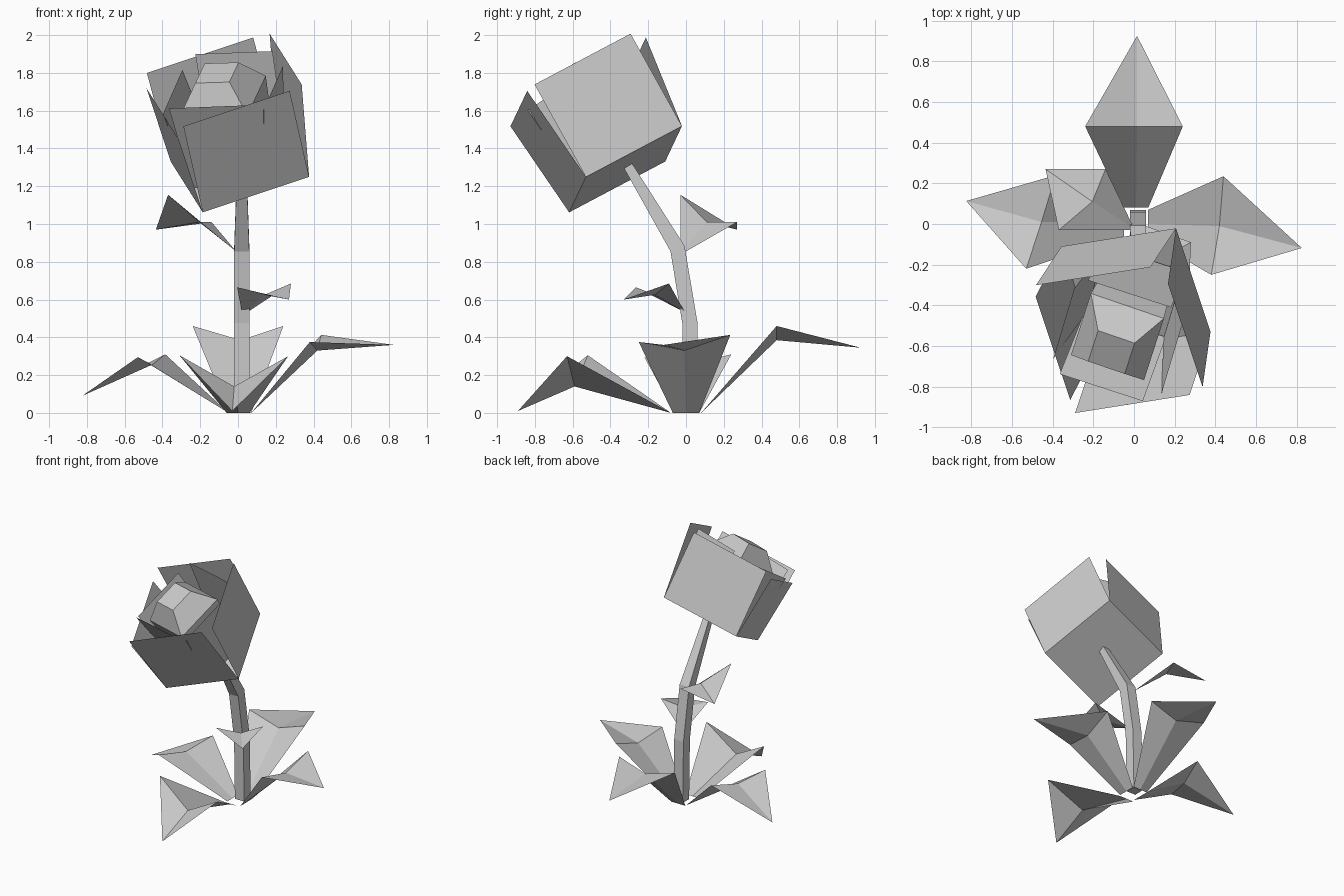
import bpy
import math
from mathutils import Vector, Matrix

if "Cube" in bpy.data.objects:
    bpy.data.objects.remove(bpy.data.objects["Cube"])


def make(name, verts, faces, matrix=None):
    mesh = bpy.data.meshes.new(name)
    mesh.from_pydata([tuple(v) for v in verts], [], faces)
    if matrix:
        mesh.transform(matrix)
    mesh.update()
    obj = bpy.data.objects.new(name, mesh)
    bpy.context.collection.objects.link(obj)
    return obj


# Leaf: folded sheet from base edge through a wide middle with a low crease to a tip
def leaf(name, base_l, base_r, mid_l, mid_r, crease, tip):
    base_c = (Vector(base_l) + Vector(base_r)) / 2
    verts = [base_l, base_c, base_r, mid_l, crease, mid_r, tip]
    make(name, verts, [(1, 4, 3, 0), (2, 5, 4, 1), (4, 6, 3), (5, 6, 4)])


# Stem: square section swept along a bent path, thinner at the top
path = [(0.03, 0.01, 0.04), (0.02, 0.48, 0.04), (-0.045, 0.87, 0.04), (-0.32, 1.33, 0.024)]
verts, faces = [], []
for i, (y, z, r) in enumerate(path):
    p, q = path[max(i - 1, 0)], path[min(i + 1, len(path) - 1)]
    d = Vector((0, q[0] - p[0], q[1] - p[1])).normalized()
    side, depth = Vector((1, 0, 0)), d.cross(Vector((1, 0, 0)))
    for a, b in ((-1, -1), (1, -1), (1, 1), (-1, 1)):
        verts.append(Vector((0.02, y, z)) + side * a * r + depth * b * r)
    if i:
        k = 4 * i
        faces += [(k - 4 + j, k - 4 + (j + 1) % 4, k + (j + 1) % 4, k + j) for j in range(4)]
faces += [(3, 2, 1, 0), tuple(range(len(verts) - 4, len(verts)))]
make("stem", verts, faces)

# Ground leaves
leaf("leaf_back", (-0.05, 0.08, 0), (0.07, 0.08, 0),
     (-0.24, 0.48, 0.46), (0.24, 0.48, 0.46), (0.015, 0.48, 0.385), (0.015, 0.925, 0.345))
leaf("leaf_right", (0.07, 0.07, 0), (0.07, -0.07, 0),
     (0.44, 0.235, 0.413), (0.38, -0.25, 0.375), (0.42, -0.01, 0.33), (0.825, -0.118, 0.36))
leaf("leaf_left", (-0.05, -0.06, 0), (-0.05, 0.07, 0),
     (-0.53, -0.22, 0.295), (-0.385, 0.24, 0.31), (-0.455, 0.01, 0.255), (-0.825, 0.113, 0.09))
leaf("leaf_front", (0.06, -0.08, 0), (-0.06, -0.08, 0),
     (0.265, -0.63, 0.3), (-0.31, -0.52, 0.305), (-0.02, -0.59, 0.14), (-0.03, -0.89, 0.01))

# Small stem leaves
leaf("stem_leaf_upper", (-0.01, -0.03, 0.855), (-0.01, 0.0, 0.855),
     (-0.37, -0.03, 1.155), (-0.14, 0.27, 1.01), (-0.205, 0.11, 1.01), (-0.435, 0.27, 0.97))
leaf("stem_leaf_lower", (0.06, -0.01, 0.54), (0.02, -0.02, 0.54),
     (0.28, -0.09, 0.685), (-0.005, -0.265, 0.665), (0.14, -0.165, 0.625), (0.27, -0.33, 0.6))

# Flower head frame: tilted forward and to the left
u = Vector((0.939, 0.148, 0.313)).normalized()
n = Vector((-0.199, -0.51, 0.838))
n = (n - u * n.dot(u)).normalized()
v = n.cross(u)
head = Matrix.Translation((0.01, -0.32, 1.29)) @ Matrix((u, v, n)).transposed().to_4x4()


# Petal: flat sheet standing on one side of a square, leaning outward
def petal(name, angle, dist, half, foot, lean, height, half_top):
    verts = [(dist, -half, foot), (dist, half, foot),
             (dist + lean, half_top, height), (dist + lean, -half_top, height)]
    make(name, verts, [(0, 1, 2, 3)], head @ Matrix.Rotation(math.radians(angle), 4, 'Z'))


make("flower_base", [(-0.3, -0.3, 0), (0.3, -0.3, 0), (0.3, 0.3, 0), (-0.3, 0.3, 0)],
     [(3, 2, 1, 0)], head)
outer = [("right", 0, 0.076, 0.556), ("back", 90, 0.084, 0.515),
         ("left", 180, 0.035, 0.475), ("front", 270, 0.03, 0.56)]
for name, angle, lean, height in outer:
    petal("outer_petal_" + name, angle, 0.3, 0.3, 0, lean, height, 0.3)
inner = [("right", 0, 0.09, 0.5), ("back", 90, 0.11, 0.535),
         ("left", 180, 0.07, 0.5), ("front", 270, 0.05, 0.557)]
for name, angle, lean, height in inner:
    petal("inner_petal_" + name, angle - 31, 0.2, 0.21, 0.02, lean, height, 0.215)

# Bud: square block with a chamfered top
verts, faces = [], []
for i, (half, t) in enumerate([(0.16, 0.02), (0.19, 0.46), (0.095, 0.61)]):
    verts += [(a * half, b * half, t) for a, b in ((-1, -1), (1, -1), (1, 1), (-1, 1))]
    if i:
        k = 4 * i
        faces += [(k - 4 + j, k - 4 + (j + 1) % 4, k + (j + 1) % 4, k + j) for j in range(4)]
faces += [(3, 2, 1, 0), (8, 9, 10, 11)]
make("bud", verts, faces, head @ Matrix.Rotation(math.radians(-32), 4, 'Z'))
